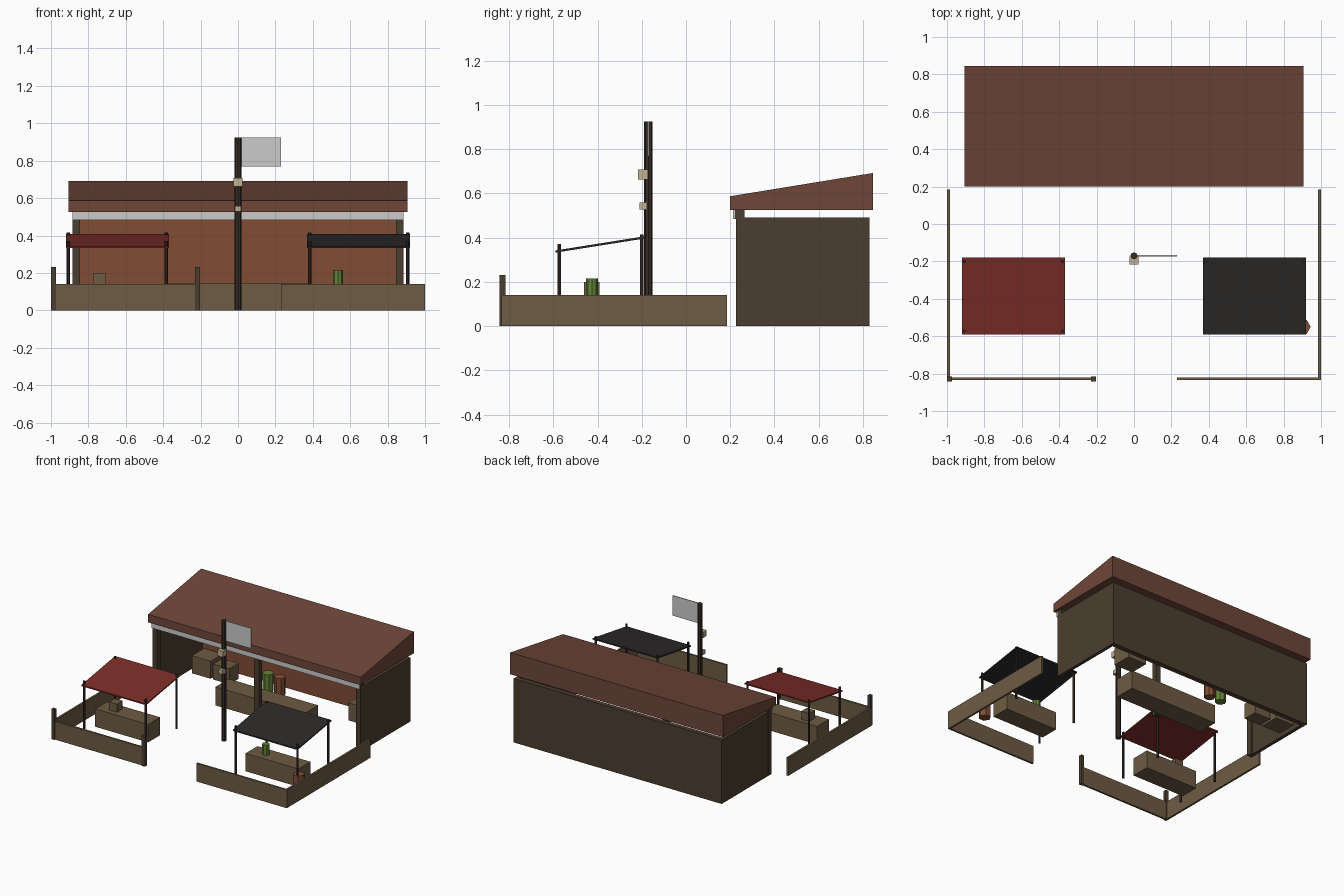
import bpy
import bmesh
import math

if "Cube" in bpy.data.objects:
    bpy.data.objects.remove(bpy.data.objects["Cube"])


def material(name, rgb):
    m = bpy.data.materials.new(name)
    m.diffuse_color = [(c / 255) ** 2.2 for c in rgb] + [1]
    m.use_nodes = True
    m.node_tree.nodes["Principled BSDF"].inputs["Base Color"].default_value = m.diffuse_color
    return m


WOOD = material("plank_wood", (110, 92, 70))
DARK = material("dark_wood", (76, 64, 51))
POLE = material("pole_wood", (58, 48, 42))
ROOF = material("roof_rust", (110, 72, 60))
RUST = material("rust", (128, 78, 56))
RED = material("red_canvas", (122, 48, 44))
BLACK = material("black_canvas", (48, 46, 45))
GREEN = material("green_drum", (98, 130, 58))
BONE = material("bone", (190, 175, 145))


def mesh(name, verts, faces, mat=None):
    me = bpy.data.meshes.new(name)
    me.from_pydata(verts, [], faces)
    bm = bmesh.new()
    bm.from_mesh(me)
    bmesh.ops.recalc_face_normals(bm, faces=bm.faces)
    bm.to_mesh(me)
    bm.free()
    if mat:
        me.materials.append(mat)
    ob = bpy.data.objects.new(name, me)
    bpy.context.collection.objects.link(ob)
    return ob


def extrude(name, loop_a, loop_b, mat=None):
    """Closed solid between two matching outlines."""
    n = len(loop_a)
    faces = [list(range(n)), list(range(n, 2 * n))]
    faces += [[i, (i + 1) % n, n + (i + 1) % n, n + i] for i in range(n)]
    return mesh(name, loop_a + loop_b, faces, mat)


def box(name, x, y, z, mat=None):
    outline = [(x[0], y[0]), (x[1], y[0]), (x[1], y[1]), (x[0], y[1])]
    return extrude(name, [(a, b, z[0]) for a, b in outline],
                   [(a, b, z[1]) for a, b in outline], mat)


def side_profile(name, x, pts, mat=None):
    return extrude(name, [(x[0], y, z) for y, z in pts],
                   [(x[1], y, z) for y, z in pts], mat)


def drum(name, cx, cy, r, z, sides, mat):
    ring = [(cx + r * math.cos(i * math.tau / sides),
             cy + r * math.sin(i * math.tau / sides)) for i in range(sides)]
    return extrude(name, [(a, b, z[0]) for a, b in ring],
                   [(a, b, z[1]) for a, b in ring], mat)


# Shed: walls, inner rust panel, posts, beam, fascia and lean-to roof
box("back_wall", (-0.885, 0.885), (0.80, 0.83), (0, 0.492), DARK)
box("inner_back_panel", (-0.855, 0.855), (0.79, 0.80), (0, 0.49), RUST)
for s, side in ((-1, "left"), (1, "right")):
    box(side + "_wall", sorted((s * 0.86, s * 0.885)), (0.23, 0.80), (0, 0.492), DARK)
for px, side in ((-0.866, "left"), (0, "middle"), (0.866, "right")):
    box(side + "_shed_post", (px - 0.02, px + 0.02), (0.225, 0.265), (0, 0.485), DARK)
box("front_beam", (-0.886, 0.886), (0.222, 0.265), (0.485, 0.525), DARK)
box("front_fascia", (-0.885, 0.885), (0.212, 0.222), (0.483, 0.525))
side_profile("shed_roof", (-0.905, 0.905),
             [(0.20, 0.525), (0.20, 0.587), (0.845, 0.692), (0.845, 0.525)], ROOF)

# Shed contents: counter, crates and drums
box("shed_counter", (-0.38, 0.38), (0.27, 0.43), (0, 0.143), WOOD)
box("crate_left", (-0.82, -0.66), (0.61, 0.76), (0, 0.135), WOOD)
box("crate_middle", (-0.64, -0.50), (0.61, 0.72), (0, 0.12), WOOD)
box("crate_right", (0.52, 0.68), (0.60, 0.75), (0, 0.135), WOOD)
drum("green_drum", -0.22, 0.68, 0.04, (0, 0.138), 8, GREEN)
drum("rust_drum", -0.12, 0.68, 0.04, (0, 0.135), 8, RUST)

# Two market stalls with sloping canopies
for s, side, cloth in ((-1, "red", RED), (1, "black", BLACK)):
    xs = sorted((s * 0.37, s * 0.92))
    side_profile(side + "_canopy", xs,
                 [(-0.59, 0.332), (-0.59, 0.342), (-0.18, 0.407), (-0.18, 0.397)], cloth)
    for px in (0.383, 0.907):
        drum(side + "_front_pole", s * px, -0.573, 0.009, (0, 0.37), 6, POLE)
        drum(side + "_back_pole", s * px, -0.20, 0.009, (0, 0.415), 6, POLE)
    box(side + "_stall_counter", sorted((s * 0.415, s * 0.865)), (-0.50, -0.355),
        (0, 0.138), WOOD)
box("stall_crate", (-0.775, -0.708), (-0.46, -0.39), (0.138, 0.2), WOOD)
drum("stall_green_can", 0.535, -0.425, 0.027, (0.138, 0.215), 8, GREEN)
drum("stall_rust_drum", 0.902, -0.55, 0.043, (0, 0.13), 6, RUST)

# Flagpole with blank flag and two bone ornaments
drum("flagpole", 0, -0.17, 0.019, (0, 0.925), 8, POLE)
box("flag", (0.015, 0.23), (-0.173, -0.167), (0.77, 0.925))
box("upper_ornament", (-0.024, 0.024), (-0.216, -0.174), (0.663, 0.708), BONE)
box("lower_ornament", (-0.017, 0.017), (-0.211, -0.178), (0.527, 0.558), BONE)

# Yard fence with a gate gap, plus gate and corner posts
for s, side in ((-1, "left"), (1, "right")):
    box(side + "_fence", sorted((s * 0.985, s * 1.0)), (-0.835, 0.185), (0, 0.14), WOOD)
box("front_fence_left", (-0.985, -0.21), (-0.835, -0.82), (0, 0.14), WOOD)
box("front_fence_right", (0.23, 0.985), (-0.835, -0.82), (0, 0.14), WOOD)
for px, label in ((-0.987, "corner_post"), (-0.217, "gate_post")):
    box(label, (px - 0.013, px + 0.013), (-0.842, -0.816), (0, 0.232), DARK)
